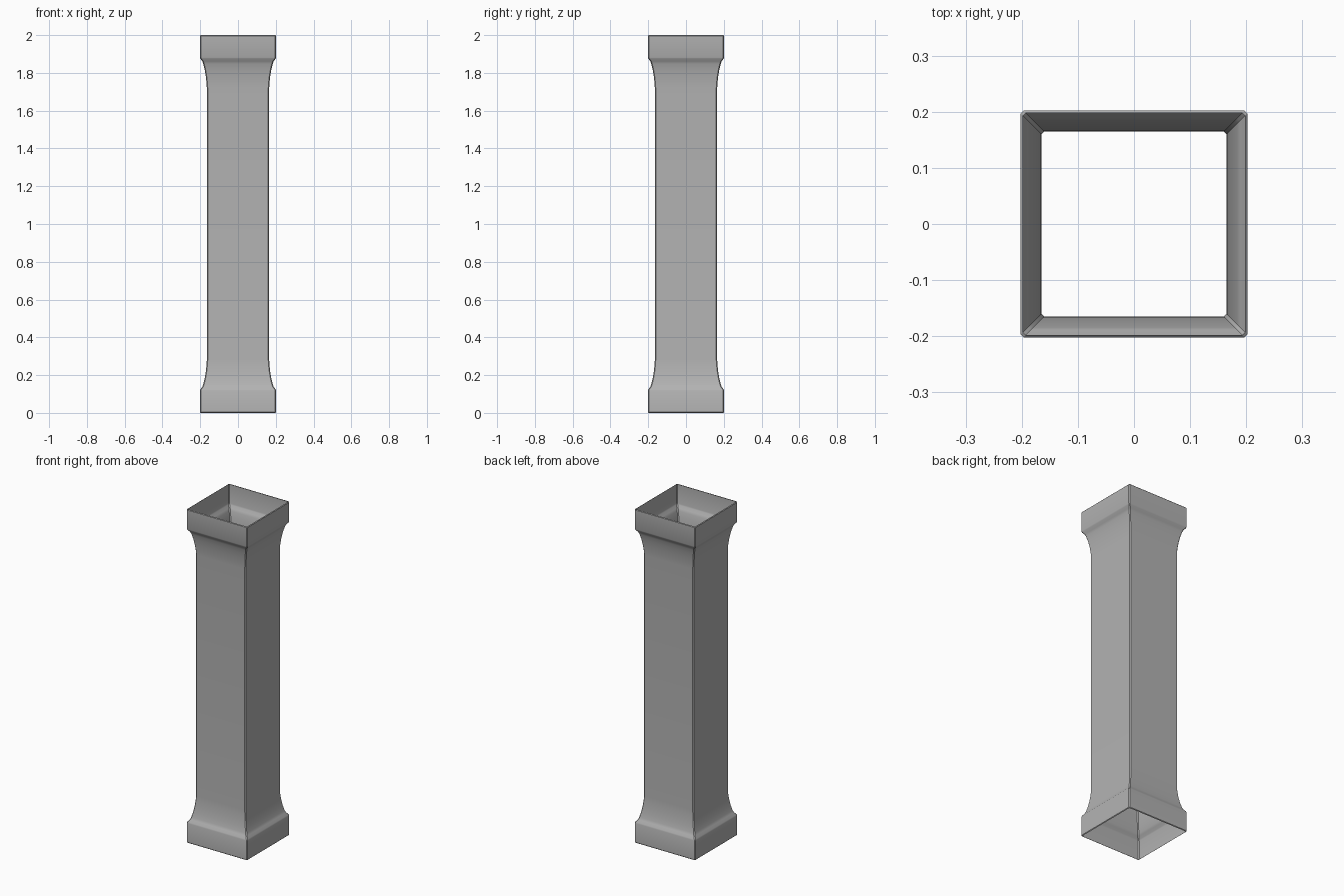
import bpy
import bmesh
from mathutils import Vector

cube = bpy.data.objects.get("Cube")
if cube:
    bpy.data.objects.remove(cube, do_unlink=True)

stone = bpy.data.materials.new("grey stone")
stone.use_nodes = True
colour = (0.45, 0.45, 0.45, 1)
stone.diffuse_color = colour
stone.node_tree.nodes["Principled BSDF"].inputs["Base Color"].default_value = colour

# Half width and height along the base, mirrored for the capital
HEIGHT = 2.0
base = [(0.198, 0.0), (0.202, 0.004), (0.202, 0.118), (0.199, 0.125),
        (0.189, 0.138), (0.184, 0.152), (0.177, 0.18), (0.171, 0.215),
        (0.167, 0.25), (0.165, 0.28)]
profile = base + [(w, HEIGHT - z) for w, z in reversed(base)]
CORNER = 0.005


def ring(bm, w, z):
    """Square ring with narrow chamfered corners."""
    c = w - CORNER
    points = [(c, -w), (w, -c), (w, c), (c, w), (-c, w), (-w, c), (-w, -c), (-c, -w)]
    return [bm.verts.new(Vector((x, y, z))) for x, y in points]


# Hollow column shell, open at both ends
bm = bmesh.new()
rings = [ring(bm, w, z) for w, z in profile]
for low, high in zip(rings, rings[1:]):
    for i in range(len(low)):
        j = (i + 1) % len(low)
        bm.faces.new((low[i], low[j], high[j], high[i]))
mesh = bpy.data.meshes.new("column_shaft")
bm.to_mesh(mesh)
bm.free()
mesh.materials.append(stone)
column = bpy.data.objects.new("column_shaft", mesh)
bpy.context.collection.objects.link(column)

# Smooth flares with crisp corners
bpy.ops.object.select_all(action="DESELECT")
column.select_set(True)
bpy.context.view_layer.objects.active = column
bpy.ops.object.shade_smooth_by_angle(angle=0.5)
